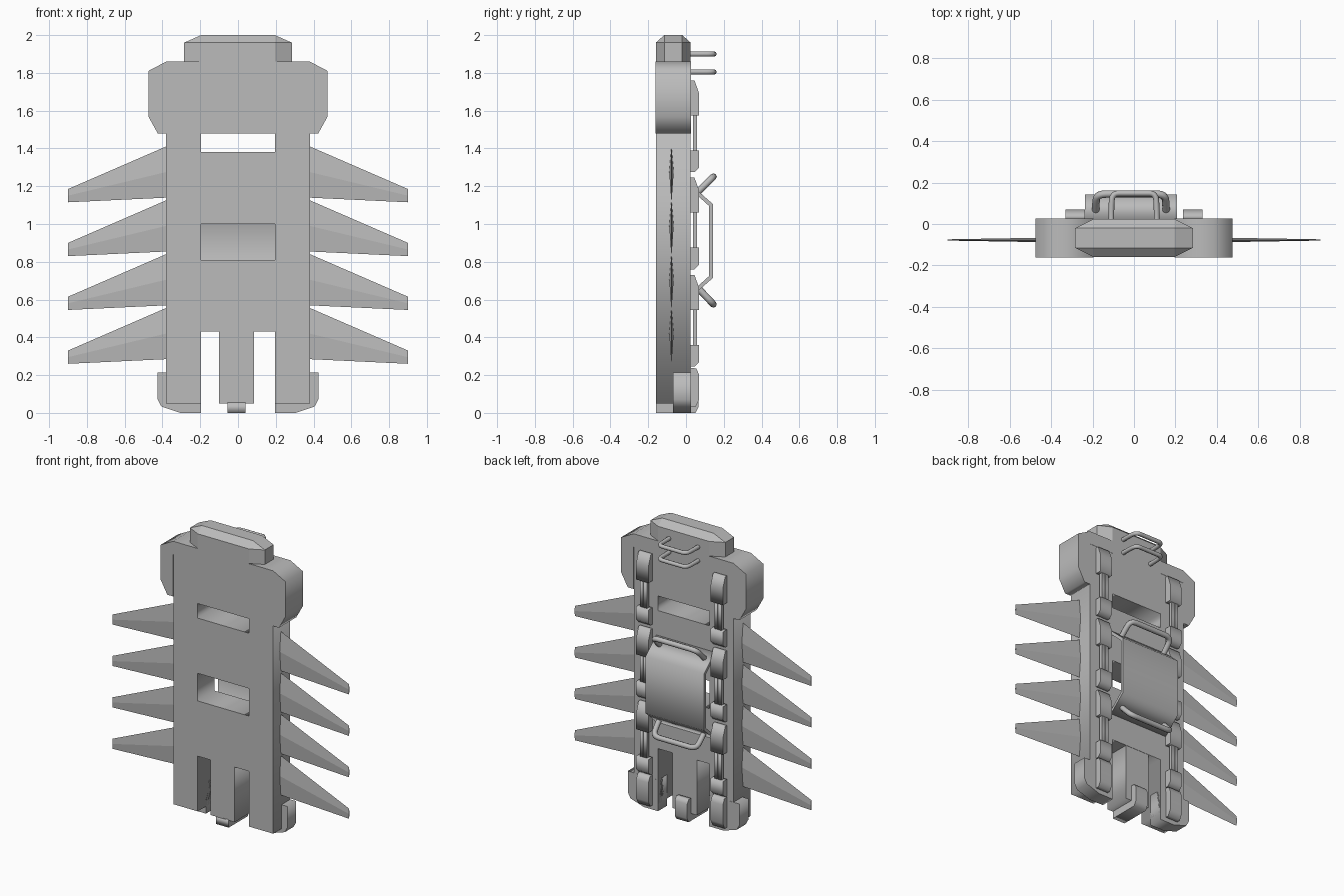
import bpy, bmesh
from mathutils import Matrix, Vector

cube = bpy.data.objects.get("Cube")
if cube:
    bpy.data.objects.remove(cube)

GREY = (0.5, 0.5, 0.5, 1)
mat = bpy.data.materials.new("plain grey")
mat.use_nodes = True
mat.diffuse_color = GREY
mat.node_tree.nodes["Principled BSDF"].inputs["Base Color"].default_value = GREY

FRONT, BACK = -0.16, 0.025


def add_mesh(name, bm):
    bmesh.ops.remove_doubles(bm, verts=bm.verts, dist=0.0002)
    bmesh.ops.recalc_face_normals(bm, faces=bm.faces)
    me = bpy.data.meshes.new(name)
    bm.to_mesh(me)
    bm.free()
    me.materials.append(mat)
    ob = bpy.data.objects.new(name, me)
    bpy.context.collection.objects.link(ob)
    return ob


def curve_to_mesh(name, cu):
    """Evaluate a curve and keep only its mesh."""
    tmp = bpy.data.objects.new(name + "_path", cu)
    bpy.context.collection.objects.link(tmp)
    dg = bpy.context.evaluated_depsgraph_get()
    me = bpy.data.meshes.new_from_object(tmp.evaluated_get(dg))
    bm = bmesh.new()
    bm.from_mesh(me)
    bpy.data.objects.remove(tmp)
    bpy.data.curves.remove(cu)
    bpy.data.meshes.remove(me)
    return bm


def slab(name, loops, lo, hi, axis="y"):
    """Extrude flat outlines (inner loops are holes) from lo to hi along an axis."""
    cu = bpy.data.curves.new(name, "CURVE")
    cu.dimensions = "2D"
    cu.fill_mode = "BOTH"
    cu.extrude = (hi - lo) / 2
    for loop in loops:
        sp = cu.splines.new("POLY")
        sp.points.add(len(loop) - 1)
        for p, (a, b) in zip(sp.points, loop):
            p.co = (a, b, 0, 1)
        sp.use_cyclic_u = True
    bm = curve_to_mesh(name, cu)
    mid = (lo + hi) / 2
    for v in bm.verts:
        a, b, c = v.co
        v.co = (a, mid - c, b) if axis == "y" else (mid + c, a, b)
    return add_mesh(name, bm)


def rect(x0, x1, z0, z1):
    return [(x0, z0), (x1, z0), (x1, z1), (x0, z1)]


def mirrored(loop, s):
    return [(s * x, z) for x, z in loop]


def hull(name, points):
    bm = bmesh.new()
    for p in points:
        bm.verts.new(p)
    bmesh.ops.convex_hull(bm, input=bm.verts)
    bmesh.ops.dissolve_limit(bm, angle_limit=0.01, verts=bm.verts, edges=bm.edges)
    return add_mesh(name, bm)


def handle(name, cx, w, start, end, r):
    """Rounded U-shaped tube reaching from start (y, z) to end (y, z)."""
    cu = bpy.data.curves.new(name, "CURVE")
    cu.dimensions = "3D"
    cu.bevel_depth = r
    cu.bevel_resolution = 2
    cu.use_fill_caps = True
    path = [(-1, 0), (-1, .5), (-.95, 1), (-.4, 1), (.4, 1), (.95, 1), (1, .5), (1, 0)]
    sp = cu.splines.new("NURBS")
    sp.points.add(len(path) - 1)
    for p, (u, v) in zip(sp.points, path):
        y, z = Vector(start).lerp(Vector(end), v)
        p.co = (cx + u * w, y, z, 1)
    sp.order_u = 3
    sp.use_endpoint_u = True
    sp.resolution_u = 5
    ob = add_mesh(name, curve_to_mesh(name, cu))
    for f in ob.data.polygons:
        f.use_smooth = len(f.vertices) == 4


# Main body with two through windows and a notch between the legs
half = [(.195, .43), (.195, .05), (.38, .05), (.38, 1.77), (.195, 1.77), (.195, 1.86)]
outline = half + mirrored(half, -1)[::-1]
slab("body", [outline, rect(-.195, .195, .81, 1.0), rect(-.195, .195, 1.38, 1.48)],
     FRONT, BACK)

# Tongue in the notch and the clip wrapped under it
slab("tongue", [rect(-.1, .085, .05, .44)], FRONT + .002, BACK - .002)
slab("tongue_clip", [[(FRONT + .002, 0), (.05, 0), (.065, .03), (.065, .13),
                      (.05, .155), (.02, .155), (.02, .055), (FRONT + .002, .055)]],
     -.055, .04, "x")

# Top cap with chamfered corners and sloped crown
ring = [(x, y) for s in (-1, 1) for x, y in
        ((s * .285, -.115), (s * .285, -.02), (s * .195, FRONT), (s * .195, BACK))]
hull("top_cap", [(x, y, z) for x, y in ring for z in (1.85, 1.96)]
     + [(x, y, 2) for x in (-.195, .195) for y in (-.115, -.02)])

shoulder = [(.195, 1.86), (.38, 1.86), (.475, 1.81), (.475, 1.57),
            (.425, 1.48), (.38, 1.48), (.38, 1.77), (.195, 1.77)]
foot = [(.195, 0), (.305, 0), (.405, .033), (.425, .07), (.425, .215), (.195, .215)]

for side, s in (("left", 1), ("right", -1)):
    slab(side + "_shoulder", [mirrored(shoulder, s)], FRONT - .002, BACK + .002)
    slab(side + "_foot", [mirrored(foot, s)], -.07, BACK + .001)

    # Thin tapering fins
    for i in range(4):
        top = 1.415 - i * .285
        pts = []
        for x, z1, z0, t in ((.37, top, top - .275, .012), (.9, top - .23, top - .3, .003)):
            zm = (z0 + z1) / 2
            pts += [(s * x, -.077, z1), (s * x, -.077, z0),
                    (s * x, -.077 - t, zm), (s * x, -.077 + t, zm)]
        hull(f"{side}_fin_{i + 1}", pts)

    # Back rails: pairs of pads joined by twin bars
    x0, x1 = sorted((s * .237, s * .33))
    y = BACK - .005
    for i in range(3):
        d = i * .515
        upper = [(y, 1.76), (.045, 1.76), (.07, 1.69), (.07, 1.575), (y, 1.575)]
        lower = [(y, 1.39), (.07, 1.39), (.07, 1.3), (.045, 1.275), (y, 1.275)]
        for part, prof in (("upper", upper), ("lower", lower)):
            slab(f"{side}_rail_{part}_pad_{i + 1}", [[(a, b - d) for a, b in prof]],
                 x0, x1, "x")
        for k, bx in enumerate((x0 + .02, x1 - .045)):
            slab(f"{side}_rail_bar_{i + 1}_{k + 1}",
                 [[(.036, 1.38 - d), (.058, 1.38 - d), (.058, 1.58 - d), (.036, 1.58 - d)]],
                 bx, bx + .025, "x")
    slab(side + "_rail_end_pad", [[(y, .24), (.055, .235), (.07, .2), (.07, .07),
                                   (.05, .03), (y, .03)]], x0, x1, "x")

# Folded plate standing off the back
slab("back_plate", [[(.024, 1.21), (.143, 1.105), (.143, .715), (.024, .61),
                     (.024, .636), (.122, .724), (.122, 1.096), (.024, 1.184)]],
     -.237, .208, "x")

# Carrying handles and upper hooks
handle("upper_handle", -.015, .17, (.06, 1.165), (.145, 1.25), .018)
handle("lower_handle", -.015, .17, (.06, .665), (.145, .575), .018)
for i, z in enumerate((1.9, 1.805)):
    handle(f"top_hook_{i + 1}", 0, .11, (.015, z), (.148, z), .014)
